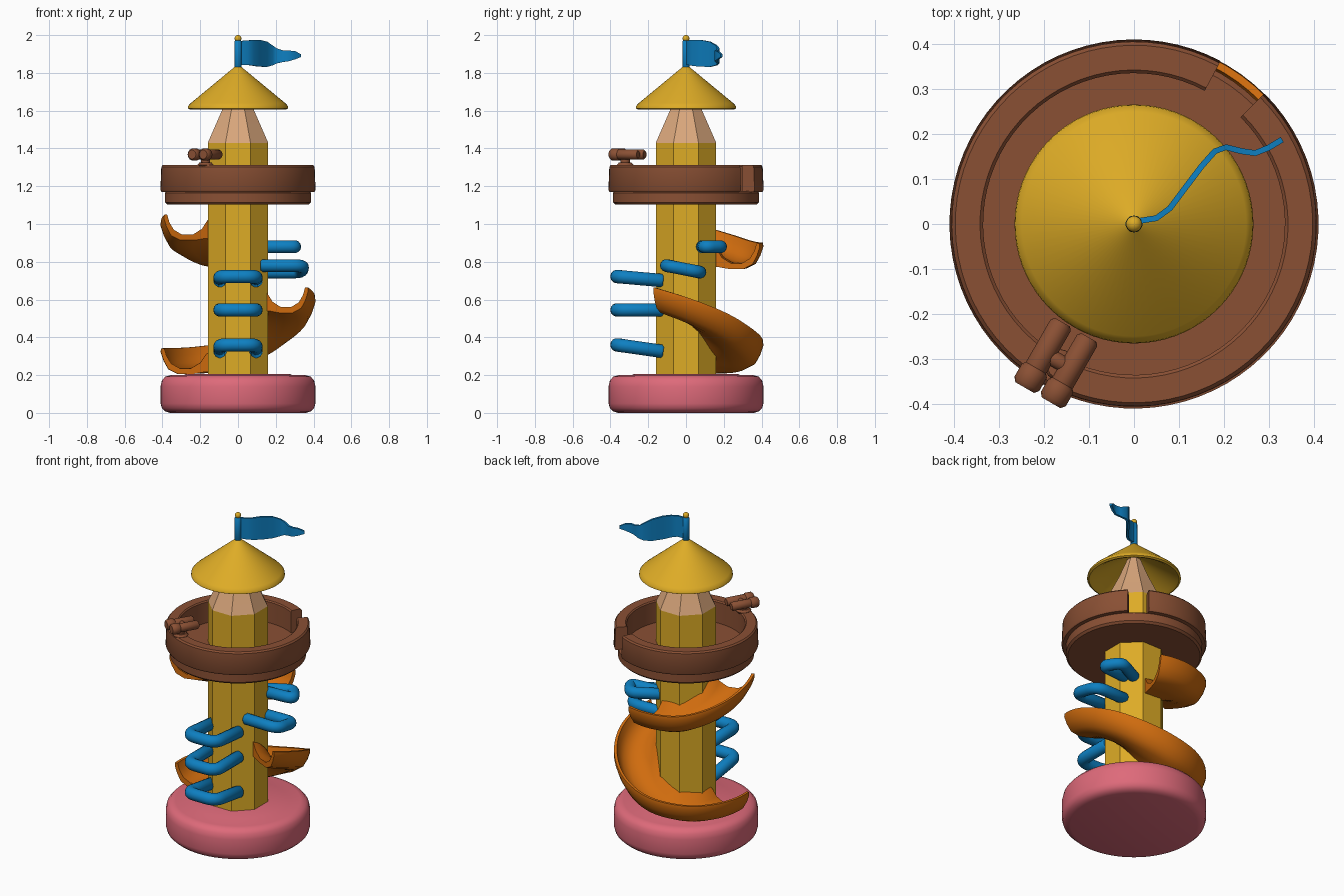
import bpy, bmesh, math
from mathutils import Vector

if "Cube" in bpy.data.objects:
    bpy.data.objects.remove(bpy.data.objects["Cube"])


def material(name, rgb):
    m = bpy.data.materials.new(name)
    lin = [((c / 255 + 0.055) / 1.055) ** 2.4 for c in rgb]
    m.diffuse_color = (*lin, 1)
    m.use_nodes = True
    m.node_tree.nodes["Principled BSDF"].inputs["Base Color"].default_value = m.diffuse_color
    return m


YELLOW = material("pencil yellow", (222, 172, 38))
WOOD = material("bare wood", (218, 167, 124))
PINK = material("eraser pink", (222, 106, 122))
BROWN = material("brown", (138, 80, 52))
ORANGE = material("slide orange", (208, 108, 14))
BLUE = material("blue", (14, 128, 194))


def skin(name, rings, mat, cyclic=False, sharp=35):
    """Join closed rings of points into a solid."""
    bm = bmesh.new()
    vs = [[bm.verts.new(p) for p in ring] for ring in rings]
    n, m = len(vs), len(vs[0])
    for i in range(n if cyclic else n - 1):
        a, b = vs[i], vs[(i + 1) % n]
        for j in range(m):
            k = (j + 1) % m
            bm.faces.new((a[j], a[k], b[k], b[j]))
    if not cyclic:
        bm.faces.new(vs[0])
        bm.faces.new(vs[-1][::-1])
    bmesh.ops.remove_doubles(bm, verts=bm.verts, dist=0.0002)
    bmesh.ops.recalc_face_normals(bm, faces=bm.faces)
    me = bpy.data.meshes.new(name)
    bm.to_mesh(me)
    bm.free()
    me.shade_smooth()
    me.set_sharp_from_angle(angle=math.radians(sharp))
    me.materials.append(mat)
    ob = bpy.data.objects.new(name, me)
    bpy.context.collection.objects.link(ob)
    return ob


def polar(r, deg, z):
    a = math.radians(deg)
    return Vector((r * math.cos(a), r * math.sin(a), z))


def revolve(name, profile, mat, start=0, end=360, steps=72, sharp=35):
    full = end - start == 360
    count = steps if full else steps + 1
    rings = [[polar(r, start + (end - start) * i / steps, z) for r, z in profile]
             for i in range(count)]
    return skin(name, rings, mat, full, sharp)


def tube(name, corners, r, mat, fillet=0.06):
    """Round bar with rounded corners and softly rounded ends."""
    pts = [Vector(c) for c in corners]
    path = [pts[0]]
    for a, b, c in zip(pts, pts[1:], pts[2:]):
        p, q = b + (a - b).normalized() * fillet, b + (c - b).normalized() * fillet
        for i in range(7):
            t = i / 6
            path.append(p * (1 - t) ** 2 + b * 2 * t * (1 - t) + q * t * t)
    path.append(pts[-1])
    e = r * 0.3
    d0, d1 = (path[1] - path[0]).normalized(), (path[-1] - path[-2]).normalized()
    path = [path[0], path[0] + d0 * e] + path[1:-1] + [path[-1] - d1 * e, path[-1]]
    rings = []
    for i, p in enumerate(path):
        d = (path[min(i + 1, len(path) - 1)] - path[max(i - 1, 0)]).normalized()
        up = Vector((0, 0, 1)) if abs(d.z) < 0.9 else Vector((1, 0, 0))
        u = d.cross(up).normalized()
        w = u.cross(d)
        rr = r * 0.75 if i in (0, len(path) - 1) else r
        rings.append([p + (u * math.cos(k * math.pi / 7) + w * math.sin(k * math.pi / 7)) * rr
                      for k in range(14)])
    return skin(name, rings, mat, sharp=50)


def interp(keys, x):
    for (x0, y0), (x1, y1) in zip(keys, keys[1:]):
        if x <= x1:
            return y0 + (y1 - y0) * (x - x0) / (x1 - x0)
    return keys[-1][1]


# Eraser base
revolve("base", [(0, .207), (.27, .207), (.29, .2), (.355, .2), (.385, .192), (.403, .172),
                 (.41, .14), (.41, .05), (.403, .025), (.385, .008), (.36, 0), (0, 0)], PINK)

# Pencil column and sharpened tip, eight flat sides
R = .16 / math.cos(math.pi / 8)
revolve("pencil_column", [(0, .18), (R, .18), (R, 1.43), (0, 1.43)], YELLOW,
        22.5, 382.5, 8, 20)
revolve("pencil_tip", [(0, 1.43), (R, 1.43), (.088, 1.61), (.04, 1.73), (0, 1.73)], WOOD,
        22.5, 382.5, 8, 20)

# Hollow cone roof
revolve("roof", [(0, 1.845), (.02, 1.83), (.25, 1.64), (.264, 1.625), (.266, 1.612),
                 (.255, 1.606), (.235, 1.615), (.03, 1.75), (0, 1.75)], YELLOW)

# Lookout floor and wall with a doorway gap
revolve("lookout_floor", [(0, 1.175), (.375, 1.175), (.387, 1.165), (.387, 1.115),
                          (.375, 1.103), (0, 1.103)], BROWN)
revolve("lookout_wall", [(.336, 1.165), (.336, 1.305), (.343, 1.312), (.398, 1.312),
                         (.406, 1.303), (.411, 1.18), (.405, 1.17)], BROWN, 62, 405)


# Slide: a trough swept round the column
def slide(name, keys, a0, a1):
    section = [(.14, .09), (.17, .075), (.20, .03), (.25, .0), (.31, .0), (.355, .025),
               (.38, .065), (.392, .105), (.408, .105), (.41, .085), (.395, .04),
               (.37, -.005), (.32, -.03), (.24, -.03), (.18, -.02), (.14, -.02)]
    n = 40
    rings = []
    for i in range(n + 1):
        a = a0 + (a1 - a0) * i / n
        z = sum(interp(keys, a + d) for d in (-10, -5, 0, 5, 10)) / 5
        rings.append([polar(r, a, z + dz) for r, dz in section])
    skin(name, rings, ORANGE, sharp=45)


slide("lower_slide", [(-40, .59), (-25, .56), (0, .51), (30, .43), (60, .335), (90, .27),
                      (130, .24), (200, .235)], -25, 186)
slide("upper_slide", [(60, .79), (120, .80), (150, .85), (180, .91), (215, .98)], 72, 197)

# Climbing rungs: three in front, two stepping round the right side
for i, (zi, zo) in enumerate([(.325, .36), (.545, .545), (.70, .722)]):
    tube(f"front_rung_{i + 1}", [(-.095, -.12, zi), (-.095, -.365, zo),
                                 (.095, -.365, zo), (.095, -.12, zi)], .036, BLUE)
tube("side_rung_1", [(.12, -.1, .78), (.345, -.105, .78), (.335, .075, .745), (.12, .07, .745)],
     .034, BLUE)
tube("side_rung_2", [(.13, .085, .88), (.315, .10, .88), (.25, .195, .88), (.09, .11, .88)],
     .034, BLUE, .04)

# Twin-barrel spyglass on the rail
axis = Vector((-.5, -.866, 0))
side = Vector((.866, -.5, 0))
mid = Vector((-.17, -.305, 1.368))
for s in (-1, 1):
    c = mid + side * .034 * s
    tube(f"spyglass_barrel_{s}", [c - axis * .08, c + axis * .085], .026, BROWN)
    tube(f"spyglass_lens_{s}", [c + axis * .035, c + axis * .088], .032, BROWN)
tube("spyglass_bridge", [mid - side * .04, mid + side * .04], .018, BROWN)
foot = Vector((-.172, -.322, 1.30))
tube("spyglass_stand", [foot, foot + Vector((0, 0, .07))], .025, BROWN)
tube("spyglass_foot", [foot, foot + Vector((0, 0, .025))], .045, BROWN)

# Flagpole with ball
tube("flagpole", [(0, 0, 1.82), (0, 0, 1.972)], .019, BLUE)
ball = [(0, 1.964)] + [(.018 * math.sin(math.pi * k / 10), 1.982 - .018 * math.cos(math.pi * k / 10))
                       for k in range(1, 10)] + [(0, 2.0)]
revolve("pole_ball", ball, YELLOW, steps=20, sharp=60)

# Waving pennant: x, y, bottom, top along its length
flag = [(0, .005, 1.84, 1.968), (.05, .013, 1.842, 1.972), (.08, .035, 1.838, 1.974),
        (.11, .075, 1.833, 1.975), (.15, .128, 1.832, 1.965), (.18, .162, 1.84, 1.945),
        (.205, .171, 1.85, 1.93), (.24, .162, 1.858, 1.918), (.27, .158, 1.862, 1.918),
        (.30, .17, 1.872, 1.915), (.33, .188, 1.884, 1.899)]
rings = []
for i, (x, y, lo, hi) in enumerate(flag):
    a, b = flag[max(i - 1, 0)], flag[min(i + 1, len(flag) - 1)]
    nrm = Vector((a[1] - b[1], b[0] - a[0], 0)).normalized() * .0065
    p, q = Vector((x, y, lo)), Vector((x, y, hi))
    rings.append([p - nrm, p + nrm, q + nrm, q - nrm])
skin("flag", rings, BLUE, sharp=50)
